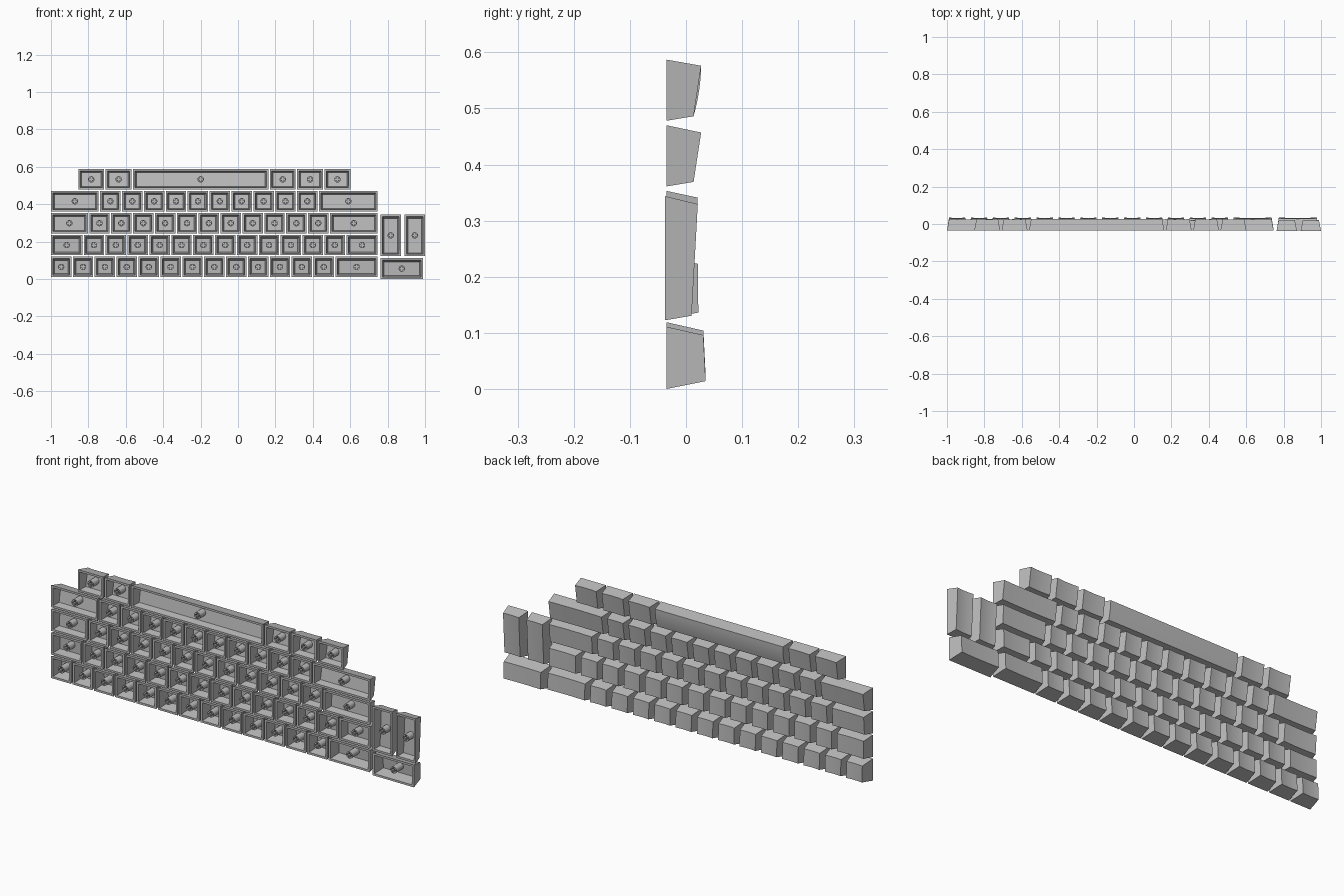
import bpy, bmesh
from math import sin, cos, pi

cube = bpy.data.objects.get("Cube")
if cube:
    bpy.data.objects.remove(cube, do_unlink=True)

grey = bpy.data.materials.new("key_grey")
grey.use_nodes = True
grey.diffuse_color = (0.5, 0.5, 0.5, 1)
grey.node_tree.nodes["Principled BSDF"].inputs["Base Color"].default_value = (0.5, 0.5, 0.5, 1)

UNIT = 0.117      # key pitch
GAP = 0.008       # space between neighbouring keys
LEFT = -1.004     # left end of the main block
TAPER = 0.0115    # inset of the key top on its left and right
WALL = 0.01
DISH = 0.003


def quad_strip(bm, a, b):
    """Join two closed loops of equal length with quads."""
    for i in range(len(a)):
        j = (i + 1) % len(a)
        bm.faces.new((a[i], a[j], b[j], b[i]))


def add_stem(bm, front, base):
    """Round post with a cross-shaped socket in its free end."""
    r, n = 0.017, 24
    circle = [(r * cos(2 * pi * i / n), r * sin(2 * pi * i / n)) for i in range(n)]
    a, b = 0.0125, 0.004
    arm = [(a, -b), (a, b), (b, b)]
    cross = []
    for _ in range(4):
        cross += arm
        arm = [(-z, x) for x, z in arm]

    def ring(points, y):
        return [bm.verts.new((x, y, z)) for x, z in points]

    outer, back = ring(circle, front), ring(circle, base)
    socket, floor = ring(cross, front), ring(cross, front + 0.03)
    quad_strip(bm, outer, back)
    quad_strip(bm, socket, floor)
    bm.faces.new(back)
    bm.faces.new(floor)
    rim = [bm.edges.get((loop[i - 1], loop[i])) for loop in (outer, socket) for i in range(len(loop))]
    bmesh.ops.triangle_fill(bm, use_beauty=True, edges=rim)


def add_key(name, x, z, width, height, profile, convex=False):
    """Hollow tapered key: open at the front, pressed face at the back."""
    front, y_low, y_high, in_low, in_high = profile
    bm = bmesh.new()
    w, h = width / 2, height / 2
    cols, rows = 8, (6 if convex else 1)

    # Pressed face, dished across its width or bowed across its height
    grid = []
    for j in range(rows + 1):
        v = j / rows
        line = []
        for i in range(cols + 1):
            u = 2 * i / cols - 1
            y = y_low + (y_high - y_low) * v
            y += DISH * (4 * v * (1 - v)) if convex else -DISH * (1 - u * u)
            zz = -h + in_low + (2 * h - in_low - in_high) * v
            line.append(bm.verts.new((u * (w - TAPER), y, zz)))
        grid.append(line)
    for j in range(rows):
        for i in range(cols):
            bm.faces.new((grid[j][i], grid[j][i + 1], grid[j + 1][i + 1], grid[j + 1][i]))

    def rect(a, lo, hi, y0, y1):
        return [bm.verts.new(p) for p in ((-a, y0, lo), (a, y0, lo), (a, y1, hi), (-a, y1, hi))]

    # Outer walls
    rim = rect(w, -h, h, front, front)
    edges = (grid[0], [g[-1] for g in grid], grid[-1][::-1], [g[0] for g in grid][::-1])
    for i, chain in enumerate(edges):
        bm.faces.new([rim[(i + 1) % 4], rim[i]] + chain)

    # Front rim, inner walls and ceiling
    mouth = rect(w - WALL, -h + WALL, h - WALL, front, front)
    thick = DISH + 0.009
    ceiling = rect(w - WALL - TAPER * 0.7, -h + WALL + in_low * 0.7, h - WALL - in_high * 0.7,
                   y_low - thick, y_high - thick)
    quad_strip(bm, rim, mouth)
    quad_strip(bm, mouth, ceiling)
    bm.faces.new(ceiling)

    add_stem(bm, front + 0.001, (y_low + y_high) / 2 - DISH - 0.004)
    bmesh.ops.recalc_face_normals(bm, faces=bm.faces)
    mesh = bpy.data.meshes.new(name)
    bm.to_mesh(mesh)
    bm.free()
    mesh.materials.append(grey)
    obj = bpy.data.objects.new(name, mesh)
    obj.location = (x, 0, z)
    bpy.context.collection.objects.link(obj)
    obj.select_set(True)
    bpy.context.view_layer.objects.active = obj


bpy.ops.object.select_all(action='DESELECT')

# Profiles: front y, back y at low edge, back y at high edge, low inset, high inset
NUMBER = (-0.035, 0.035, 0.031, 0.014, 0.015)
UPPER = (-0.035, 0.022, 0.021, 0.009, 0.013)
HOME = (-0.035, 0.0145, 0.021, 0.009, 0.012)
LOWER = (-0.035, 0.0135, 0.027, 0.008, 0.013)
BASE = (-0.035, 0.0135, 0.027, 0.008, 0.011)
TALL = (-0.037, 0.010, 0.021, 0.008, 0.014)

# Main block: name, profile, first offset and key widths in pitches
block = [
    ("number", NUMBER, 0, [1] * 13 + [2]),
    ("upper", UPPER, 0, [1.5] + [1] * 12 + [1.5]),
    ("home", HOME, 0, [1.75] + [1] * 11 + [2.25]),
    ("lower", LOWER, 0, [2.25] + [1] * 10 + [2.75]),
    ("base", BASE, 1.25, [1.25, 1.25, 6.25, 1.25, 1.25, 1.25]),
]
for r, (name, profile, start, widths) in enumerate(block):
    for k, size in enumerate(widths):
        long_bar = size > 5
        label = "long_bar_key" if long_bar else f"{name}_row_key_{k + 1}"
        add_key(label, LEFT + (start + size / 2) * UNIT, 0.0645 + r * UNIT,
                size * UNIT - GAP, UNIT - GAP, profile, long_bar)
        start += size

# Side block: one wide key below two tall keys
add_key("side_wide_key", 0.876, 0.0555, 2 * UNIT - GAP, 0.111, NUMBER)
for name, x in (("side_tall_key_right", 0.8165), ("side_tall_key_left", 0.9455)):
    add_key(name, x, 0.233, UNIT - GAP, 0.221, TALL)

bpy.ops.object.shade_smooth_by_angle(angle=0.5)
